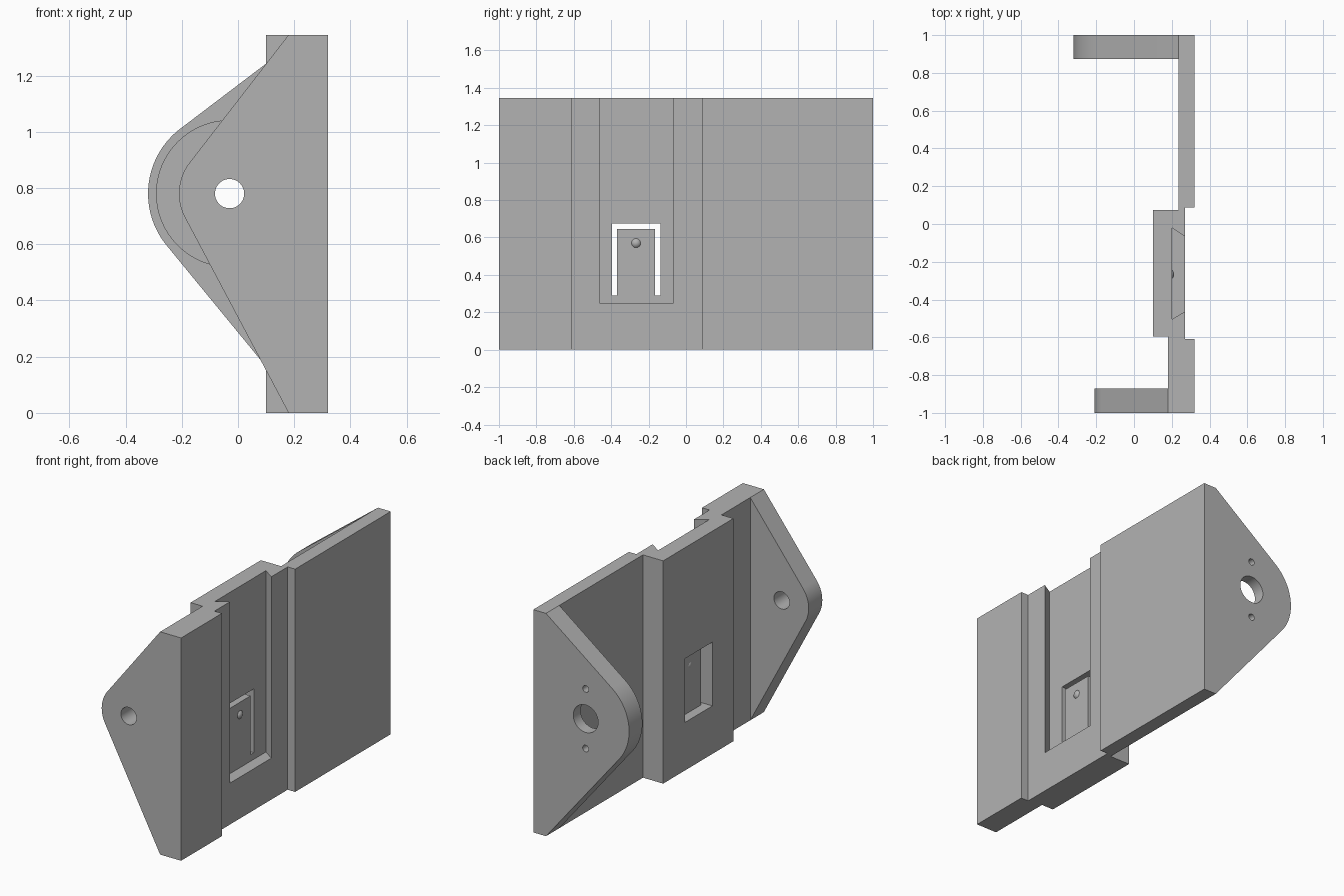
import bpy, bmesh, math
from mathutils import Vector, Matrix

cube = bpy.data.objects.get("Cube")
if cube:
    bpy.data.objects.remove(cube, do_unlink=True)

grey = bpy.data.materials.new("plain grey")
grey.use_nodes = True
colour = (0.45, 0.45, 0.45, 1)
grey.diffuse_color = colour
grey.node_tree.nodes["Principled BSDF"].inputs["Base Color"].default_value = colour

HEIGHT = 1.345
AXLE_X, AXLE_Z = -0.03, 0.78


def make_object(name, bm):
    bmesh.ops.recalc_face_normals(bm, faces=bm.faces)
    mesh = bpy.data.meshes.new(name)
    bm.to_mesh(mesh)
    bm.free()
    mesh.materials.append(grey)
    obj = bpy.data.objects.new(name, mesh)
    bpy.context.collection.objects.link(obj)
    return obj


def prism(name, points, offset):
    """Extrude a closed 3D outline along an offset."""
    bm = bmesh.new()
    face = bm.faces.new([bm.verts.new(p) for p in points])
    out = bmesh.ops.extrude_face_region(bm, geom=[face])
    verts = [v for v in out["geom"] if isinstance(v, bmesh.types.BMVert)]
    bmesh.ops.translate(bm, verts=verts, vec=offset)
    return make_object(name, bm)


def box(name, low, high):
    (x0, y0, z0), (x1, y1, z1) = low, high
    base = [(x0, y0, z0), (x1, y0, z0), (x1, y1, z0), (x0, y1, z0)]
    return prism(name, base, (0, 0, z1 - z0))


def bore(name, z, radius, y0, y1, sides=48):
    """Cylinder along y through the axle line."""
    ring = [(AXLE_X + radius * math.cos(math.tau * i / sides), y0,
             z + radius * math.sin(math.tau * i / sides)) for i in range(sides)]
    return prism(name, ring, (0, y1 - y0, 0))


def cut(obj, cutters):
    bpy.context.view_layer.objects.active = obj
    for cutter in cutters:
        mod = obj.modifiers.new("cut", "BOOLEAN")
        mod.operation = "DIFFERENCE"
        mod.solver = "EXACT"
        mod.object = cutter
        bpy.ops.object.modifier_apply(modifier=mod.name)
        bpy.data.objects.remove(cutter, do_unlink=True)


def flange(name, root_x, radius, y0, y1):
    """Ear with straight sides tangent to a round nose."""
    centre = Vector((AXLE_X, AXLE_Z))
    angles = []
    for z in (HEIGHT, 0):
        d = Vector((root_x, z)) - centre
        side = 1 if z else -1
        angles.append(math.atan2(d.y, d.x) + side * math.acos(radius / d.length))
    start, end = angles[0], angles[1] % math.tau
    steps = 32
    points = [(root_x, y0, 0), (root_x, y0, HEIGHT)]
    for i in range(steps + 1):
        a = start + (end - start) * i / steps
        points.append((AXLE_X + radius * math.cos(a), y0,
                       AXLE_Z + radius * math.sin(a)))
    return prism(name, points, (0, y1 - y0, 0))


# Stepped back plate
profile = [(0.32, -1), (0.32, -0.61), (0.27, -0.61), (0.27, 0.088), (0.32, 0.088),
           (0.32, 1), (0.235, 1), (0.235, 0.075), (0.10, 0.075), (0.10, -0.595),
           (0.18, -0.595), (0.18, -1)]
plate = prism("mounting_plate", [(x, y, 0) for x, y in profile], (0, 0, HEIGHT))

# Dovetail slot, open at the top, and the window behind it
slot = [(0.20, -0.505), (0.27, -0.463), (0.30, -0.463),
        (0.30, -0.067), (0.27, -0.067), (0.20, -0.02)]
cut(plate, [
    prism("slot_cutter", [(x, y, 0.25) for x, y in slot], (0, 0, HEIGHT)),
    box("window_cutter", (0.05, -0.395, 0.29), (0.25, -0.135, 0.675)),
])

# Spring latch with its small bump
latch = box("latch_tongue", (0.158, -0.37, 0.29), (0.20, -0.165, 0.645))
bm = bmesh.new()
bmesh.ops.create_uvsphere(bm, u_segments=24, v_segments=12, radius=0.03,
                          matrix=Matrix.Translation((0.183, -0.267, 0.57)))
bump = make_object("latch_bump", bm)

# Front flange with a plain axle hole
front = flange("front_flange", 0.18, 0.18, -1, -0.87)
cut(front, [bore("hole_cutter", AXLE_Z, 0.052, -1.1, -0.8)])

# Back flange with a round inner recess, shaft hole and two screw holes
back = flange("back_flange", 0.235, 0.29, 0.873, 1)
cut(back, [
    bore("recess_cutter", AXLE_Z, 0.26, 0.8, 0.93, 64),
    bore("shaft_cutter", AXLE_Z, 0.083, 0.85, 1.1),
    bore("screw_cutter", AXLE_Z + 0.18, 0.02, 0.85, 1.1, 24),
    bore("screw_cutter", AXLE_Z - 0.18, 0.02, 0.85, 1.1, 24),
])

# Smooth the round parts, keep the edges sharp
bpy.ops.object.select_all(action="DESELECT")
for obj in (plate, latch, bump, front, back):
    obj.select_set(True)
bpy.context.view_layer.objects.active = plate
bpy.ops.object.shade_smooth_by_angle(angle=math.radians(30))
